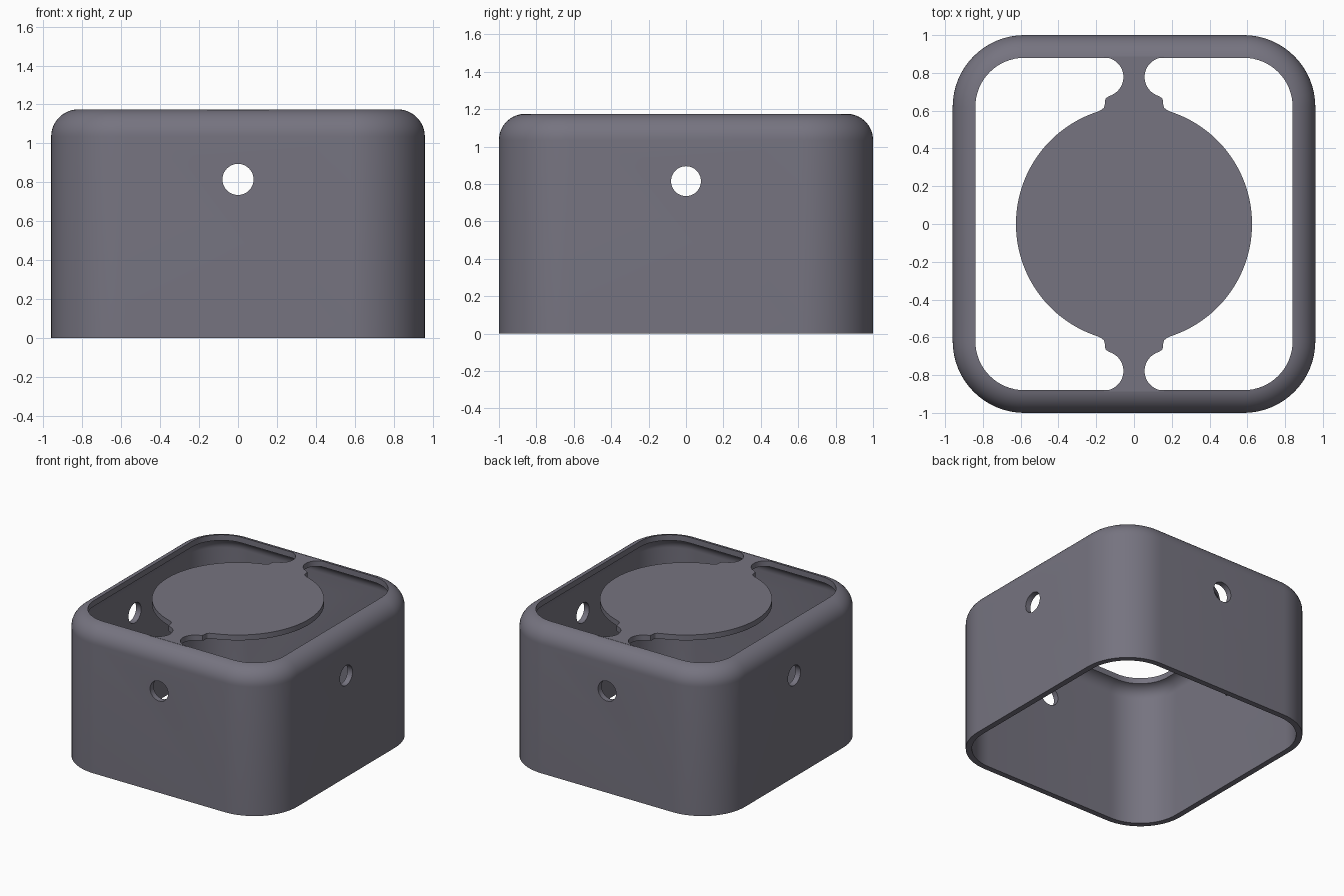
import bpy, bmesh, math
from mathutils import Matrix

cube = bpy.data.objects.get("Cube")
if cube:
    bpy.data.objects.remove(cube, do_unlink=True)

HX, HY, TOP = 0.96, 1.0, 1.175      # half sizes and height
WALL, FILLET, CORNER = 0.045, 0.14, 0.38
RIM = 0.12                          # width of the top rim

mat = bpy.data.materials.new("dark slate grey")
colour = (0.18, 0.173, 0.215, 1)
mat.diffuse_color = colour
mat.use_nodes = True
mat.node_tree.nodes["Principled BSDF"].inputs["Base Color"].default_value = colour


def make_object(name, bm):
    bmesh.ops.recalc_face_normals(bm, faces=bm.faces)
    mesh = bpy.data.meshes.new(name)
    bm.to_mesh(mesh)
    bm.free()
    mesh.materials.append(mat)
    ob = bpy.data.objects.new(name, mesh)
    bpy.context.collection.objects.link(ob)
    return ob


def select_only(ob):
    bpy.ops.object.select_all(action='DESELECT')
    ob.select_set(True)
    bpy.context.view_layer.objects.active = ob


def arc(cx, cy, r, a0, a1, n):
    angles = [math.radians(a0 + (a1 - a0) * i / n) for i in range(n + 1)]
    return [(cx + r * math.cos(a), cy + r * math.sin(a)) for a in angles]


def rounded_rect(inset):
    r = CORNER - inset
    x, y = HX - CORNER, HY - CORNER
    pts = []
    for sx, sy, a in ((1, 1, 0), (-1, 1, 90), (-1, -1, 180), (1, -1, 270)):
        pts += arc(sx * x, sy * y, r, a, a + 90, 16)
    return pts


# Housing: a closed wall profile (inset, height) swept round a rounded rectangle
zc = TOP - FILLET
inner_r = FILLET - WALL
a_out = math.degrees(math.acos((RIM - FILLET) / FILLET))
a_in = math.degrees(math.acos((RIM - FILLET) / inner_r))
profile = [(0, 0)] + arc(FILLET, zc, FILLET, 180, a_out, 12)
profile += arc(FILLET, zc, inner_r, a_in, 180, 10) + [(WALL, 0)]

bm = bmesh.new()
rings = [[bm.verts.new((x, y, z)) for x, y in rounded_rect(inset)] for inset, z in profile]
for k, ring in enumerate(rings):
    nxt = rings[(k + 1) % len(rings)]
    for i in range(len(ring)):
        j = (i + 1) % len(ring)
        bm.faces.new((ring[i], ring[j], nxt[j], nxt[i]))
housing = make_object("housing", bm)

# Round holes through all four walls
for name, axis in (("side_hole_cutter", 'Y'), ("front_hole_cutter", 'X')):
    bm = bmesh.new()
    turn = Matrix.Translation((0, 0, 0.815)) @ Matrix.Rotation(math.pi / 2, 4, axis)
    bmesh.ops.create_cone(bm, cap_ends=True, segments=48, radius1=0.08,
                          radius2=0.08, depth=3, matrix=turn)
    cutter = make_object(name, bm)
    cutter.hide_render = True
    mod = housing.modifiers.new(name, 'BOOLEAN')
    mod.operation = 'DIFFERENCE'
    mod.solver = 'EXACT'
    mod.object = cutter
    select_only(housing)
    bpy.ops.object.modifier_apply(modifier=name)
    bpy.data.objects.remove(cutter, do_unlink=True)

# Top plate: disc with two necked bridges, outlined by one mirrored quarter
disc_r = 0.625
start = math.degrees(math.acos(0.19 / disc_r))
quarter = [(0.16, 0.886)] + arc(0.16, 0.778, 0.104, 90, 245, 20)
quarter += [(0.138, 0.673), (0.149, 0.665), (0.154, 0.652), (0.155, 0.63),
            (0.160, 0.615), (0.172, 0.605)]
quarter += arc(0, 0, disc_r, start, 0, 28)
right = quarter + [(x, -y) for x, y in reversed(quarter[:-1])]
outline = right + [(-x, y) for x, y in reversed(right)]

bm = bmesh.new()
face = bm.faces.new([bm.verts.new((x, y, TOP - 0.001)) for x, y in outline])
extruded = bmesh.ops.extrude_face_region(bm, geom=[face], use_keep_orig=True)
lower = [v for v in extruded["geom"] if isinstance(v, bmesh.types.BMVert)]
bmesh.ops.translate(bm, verts=lower, vec=(0, 0, -0.043))
plate = make_object("top_disc_and_bridges", bm)

# Smooth curves, crisp edges
for ob in (housing, plate):
    select_only(ob)
    bpy.ops.object.shade_smooth_by_angle(angle=math.radians(30))
